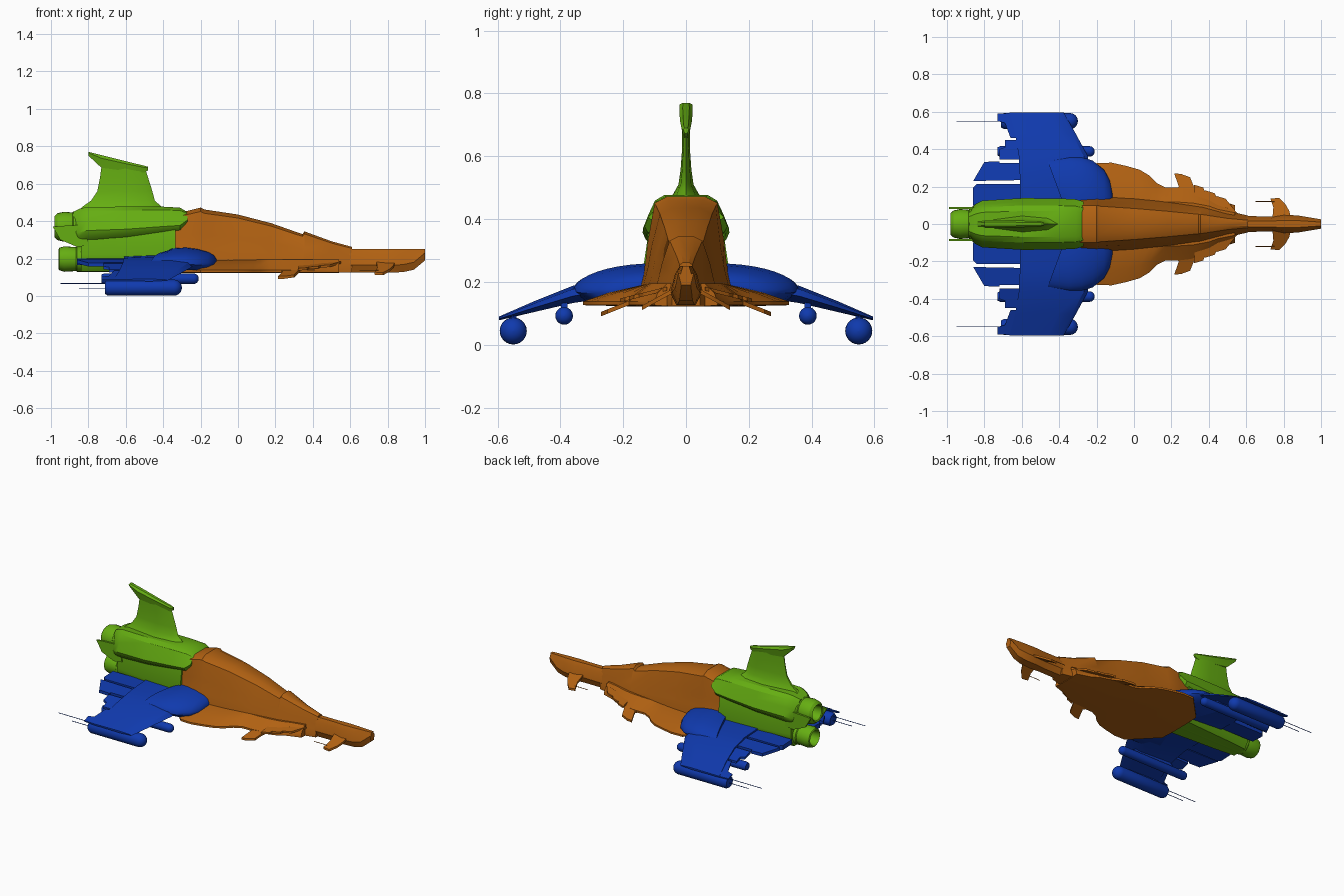
import bpy, bmesh, math

if "Cube" in bpy.data.objects:
    bpy.data.objects.remove(bpy.data.objects["Cube"])

def material(name, rgb):
    m = bpy.data.materials.new(name)
    m.diffuse_color = (*rgb, 1)
    m.use_nodes = True
    m.node_tree.nodes["Principled BSDF"].inputs["Base Color"].default_value = m.diffuse_color
    return m

ORANGE = material("hull_orange", (0.44, 0.12, 0.006))
GREEN = material("engine_green", (0.13, 0.42, 0.006))
BLUE = material("wing_blue", (0.005, 0.042, 0.42))

def finish(bm, name, mat, mirror=False, angle=30):
    bmesh.ops.remove_doubles(bm, verts=bm.verts, dist=1e-5)
    bmesh.ops.recalc_face_normals(bm, faces=bm.faces)
    me = bpy.data.meshes.new(name)
    bm.to_mesh(me)
    bm.free()
    ob = bpy.data.objects.new(name, me)
    bpy.context.collection.objects.link(ob)
    me.materials.append(mat)
    if mirror:
        ob.modifiers.new("mirror", 'MIRROR').use_axis = (False, True, False)
        ob.modifiers["mirror"].use_mirror_merge = False
    bpy.ops.object.select_all(action='DESELECT')
    ob.select_set(True)
    bpy.context.view_layer.objects.active = ob
    bpy.ops.object.shade_smooth_by_angle(angle=math.radians(angle))
    return ob

def loft(name, rings, mat, mirror=False, angle=30):
    """Skin a list of equally long closed rings and cap both ends."""
    bm = bmesh.new()
    vs = [[bm.verts.new(p) for p in r] for r in rings]
    n = len(vs[0])
    for a, b in zip(vs, vs[1:]):
        for i in range(n):
            bm.faces.new((a[i], a[(i + 1) % n], b[(i + 1) % n], b[i]))
    bm.faces.new(vs[0])
    bm.faces.new(vs[-1])
    return finish(bm, name, mat, mirror, angle)

def sym(x, half):
    """Full cross-section at x from a half profile of (y, z)."""
    return [(x, y, z) for y, z in half] + [(x, -y, z) for y, z in reversed(half)]

def lathe(name, prof, y, z, mat, mirror=False, n=24):
    """Revolve (x, radius) points about an axis along x."""
    rings = [[(x, y + r * math.cos(2 * math.pi * i / n), z + r * math.sin(2 * math.pi * i / n))
              for i in range(n)] for x, r in prof]
    return loft(name, rings, mat, mirror)

def plate(name, pts, top, thick, mat, mirror=True):
    """Thin plate from plan points (x, y); top(y) gives its upper surface."""
    return loft(name, [[(x, y, top(y) - d) for x, y in pts] for d in (0, thick)], mat, mirror)

def side_plate(name, pts, y, thick, mat, mirror=False):
    """Plate standing upright, drawn as (x, z)."""
    return loft(name, [[(x, y + d, z) for x, z in pts] for d in (-thick / 2, thick / 2)], mat, mirror)

def interp(table, v):
    for (a, fa), (b, fb) in zip(table, table[1:]):
        if v <= b:
            return fa + (fb - fa) * max(0, v - a) / (b - a)
    return table[-1][1]

# Fuselage: x, top z, (crown, shoulder, waist, base) half widths
hull = []
for x, zt, c, s, w, b in [(-0.34, .44, .06, .10, .12, .145), (-0.27, .455, .06, .10, .13, .15),
                          (-0.20, .472, .06, .10, .13, .15), (-0.18, .462, .055, .095, .128, .15),
                          (0.0, .435, .045, .083, .122, .14), (0.18, .388, .033, .068, .108, .125),
                          (0.345, .33, .025, .052, .09, .105), (0.355, .345, .025, .052, .088, .103),
                          (0.5, .292, .015, .03, .055, .07), (0.61, .262, .01, .02, .038, .045)]:
    h = zt - .125
    hull.append(sym(x, [(c, zt), (s, zt - .06 * h), (s + .7 * (w - s), zt - .4 * h),
                        (w, .125 + .38 * h), (b, .125 + .15 * h), (b, .125)]))
loft("fuselage", hull, ORANGE)

# Nose boom
loft("nose_boom", [sym(x, [(w * .4, zt), (w * .7, zt - .025), (w, zb + .04), (w * .6, zb)])
                   for x, w, zb, zt in [(0.45, .05, .125, .25), (0.62, .042, .125, .25), (0.74, .04, .125, .25),
                                        (0.8, .05, .125, .25), (0.88, .045, .127, .25),
                                        (0.94, .035, .14, .25), (1.0, .025, .19, .25)]], ORANGE)

# Flared skirt around the lower hull
loft("hull_skirt", [sym(x, [(min(.12, y * .6), .195), (y * .7 + .02, .165), (y, .138), (y, .126), (y * .5, .122)])
                    for x, y in [(-.36, .16), (-.2, .325), (-.12, .328), (-.04, .31), (.03, .29), (.08, .26),
                                 (.12, .22), (.17, .195), (.24, .195), (.32, .185), (.4, .16),
                                 (.45, .13), (.54, .10)]], ORANGE)

# Drooping finlets and feather strips on the skirt
plate("skirt_finlet", [(.2, .17), (.24, .2), (.215, .27), (.25, .268), (.3, .25), (.32, .2), (.34, .17)],
      lambda y: .145 - (y - .17) * .4, .014, ORANGE)
for i, x in enumerate((.33, .39, .45)):
    o = .21 - .03 * i
    plate("skirt_feather", [(x, .06), (x - .01, o), (x + .04, o - .015), (x + .1, .06)],
          lambda y: .185 - .25 * (y - .06), .012, ORANGE)

# Nose canards with whisker probes
plate("nose_canard", [(.74, .03), (.745, .09), (.73, .135), (.775, .14), (.81, .105), (.83, .07), (.84, .03)],
      lambda y: .185 - (y - .03) * .55, .014, ORANGE)
lathe("canard_probe", [(.65, .002), (.75, .002)], .12, .138, ORANGE, True, 6)

# Engine housing and upper cowl
loft("engine_core", [sym(x, [(w * .85, .36), (w, .22), (w * .9, .17), (w * .6, .13)])
                     for x, w in [(-.84, .085), (-.7, .105), (-.335, .14)]], GREEN)
cowl = []
for x, w, zt, zb in [(-.88, .08, .45, .30), (-.85, .105, .465, .29), (-.81, .125, .476, .30), (-.6, .138, .477, .31),
                     (-.4, .137, .477, .33), (-.31, .132, .472, .34), (-.27, .12, .448, .39)]:
    h = zt - zb
    cowl.append(sym(x, [(w * .5, zt), (w * .72, zt - .12 * h), (w * .86, zt - .4 * h),
                        (w, zb + .28 * h), (w * .93, zb + .15 * h), (w * .7, zb)]))
loft("engine_cowl", cowl, GREEN)

# Nozzles, hollow at the back
lathe("upper_nozzle", [(-.8, .08), (-.88, .082), (-.885, .076), (-.93, .08), (-.965, .072), (-.98, .058),
                       (-.975, .05), (-.88, .04)], 0, .37, GREEN)
lathe("lower_nozzle", [(-.34, .068), (-.86, .068), (-.865, .064), (-.93, .068), (-.955, .06), (-.96, .052),
                       (-.95, .046), (-.87, .04)], 0, .197, GREEN)
side_plate("nozzle_guard", [(-.99, .37), (-.93, .375), (-.82, .38), (-.8, .27), (-.86, .262), (-.95, .3)],
           .085, .012, GREEN, True)

# Tail fin with a thicker cap
fin = []
for z, xf, xr, t in [(.455, -.36, -.85, .065), (.478, -.41, -.83, .042), (.51, -.445, -.785, .024),
                     (.56, -.458, -.752, .017), (.63, -.48, -.738, .012), (.69, -.5, -.73, .012)]:
    c = xf - xr
    fin.append([(xf, 0, z), (xf - .12 * c, t * .7, z), (xf - .45 * c, t, z), (xr, t * .25, z),
                (xr, -t * .25, z), (xf - .45 * c, -t, z), (xf - .12 * c, -t * .7, z)])
loft("tail_fin", fin, GREEN)
loft("tail_fin_cap", [sym(x, [(w * .5, zt), (w, zt - .25 * (zt - zb)), (w * .5, zb)])
                      for x, w, zb, zt in [(-.8, .02, .75, .77), (-.73, .021, .685, .753),
                                           (-.6, .018, .668, .72), (-.5, .014, .66, .696),
                                           (-.48, .008, .672, .69)]], GREEN)

# Wings
TOP = [(.1, .222), (.25, .212), (.36, .188), (.48, .14), (.595, .09)]
THICK = [(.1, .075), (.36, .055), (.48, .035), (.595, .012)]
wing = []
for y, le, te in [(.1, -.25, -.61), (.25, -.25, -.61), (.36, -.245, -.615), (.48, -.31, -.635), (.595, -.375, -.665)]:
    zt, t = interp(TOP, y), interp(THICK, y)
    c = le - te
    wing.append([(le, y, zt - t * .6), (le - .06 * c, y, zt - .2 * t), (le - .3 * c, y, zt),
                 (te, y, zt - .15 * t), (te, y, zt - .8 * t), (le - .3 * c, y, zt - t)])
loft("wing", wing, BLUE, True)

# Trailing flaps with gaps between them
flap_top = lambda y: interp(TOP, y) - .3 * interp(THICK, y)
for name, pts, t in [("root_flap", [(-.58, .1), (-.86, .1), (-.86, .195), (-.84, .215), (-.58, .215)], .03),
                     ("inner_flap", [(-.58, .235), (-.86, .23), (-.80, .332), (-.72, .335), (-.72, .325), (-.58, .325)], .02),
                     ("middle_flap", [(-.6, .345), (-.72, .345), (-.72, .40), (-.69, .41), (-.69, .45), (-.6, .45)], .015),
                     ("outer_flap", [(-.62, .46), (-.66, .46), (-.69, .54), (-.73, .55), (-.73, .59), (-.62, .595)], .008)]:
    plate(name, pts, flap_top, t, BLUE)

# Rounded wing-root fairing with a raked rear end
fairing = []
for x, yo, zb, zt, rake in [(-.465, .345, .15, .238, .09), (-.35, .36, .145, .255, 0), (-.28, .358, .14, .259, 0),
                            (-.22, .338, .137, .252, 0), (-.16, .29, .14, .236, 0),
                            (-.13, .235, .15, .22, 0), (-.115, .16, .175, .2, 0)]:
    w = yo - .1
    arc = [i * math.pi / 20 for i in range(11)]
    half = ([(0, zb)] + [(math.sin(a), zb + (zt - zb) * (.25 + .75 * math.cos(a))) for a in arc] + [(.85, zb)])
    fairing.append([(x + rake * (1 - u), .1 + w * u, z) for u, z in half])
loft("wing_root_fairing", fairing, BLUE, True, 40)

# Under-wing pods with domed noses, pylons and rear gun barrels
def pod(name, x0, x1, r, y, z):
    dome = [(x1 - r + r * math.sin(a), r * math.cos(a) + 1e-4) for a in [i * math.pi / 12 for i in range(7)]]
    lathe(name, [(x0, r * .8), (x0 + .015, r)] + dome, y, z, BLUE, True)

pod("tip_pod", -.71, -.3, .043, .55, .044)
pod("inner_pod", -.73, -.21, .028, .388, .092)
side_plate("tip_pylon", [(-.64, .098), (-.42, .098), (-.38, .06), (-.68, .06)], .55, .02, BLUE, True)
side_plate("inner_pylon", [(-.6, .14), (-.34, .14), (-.28, .1), (-.66, .1)], .388, .02, BLUE, True)
lathe("upper_barrel", [(-.95, .002), (-.7, .002)], .55, .066, BLUE, True, 6)
lathe("lower_barrel", [(-.85, .002), (-.7, .002)], .55, .038, BLUE, True, 6)
